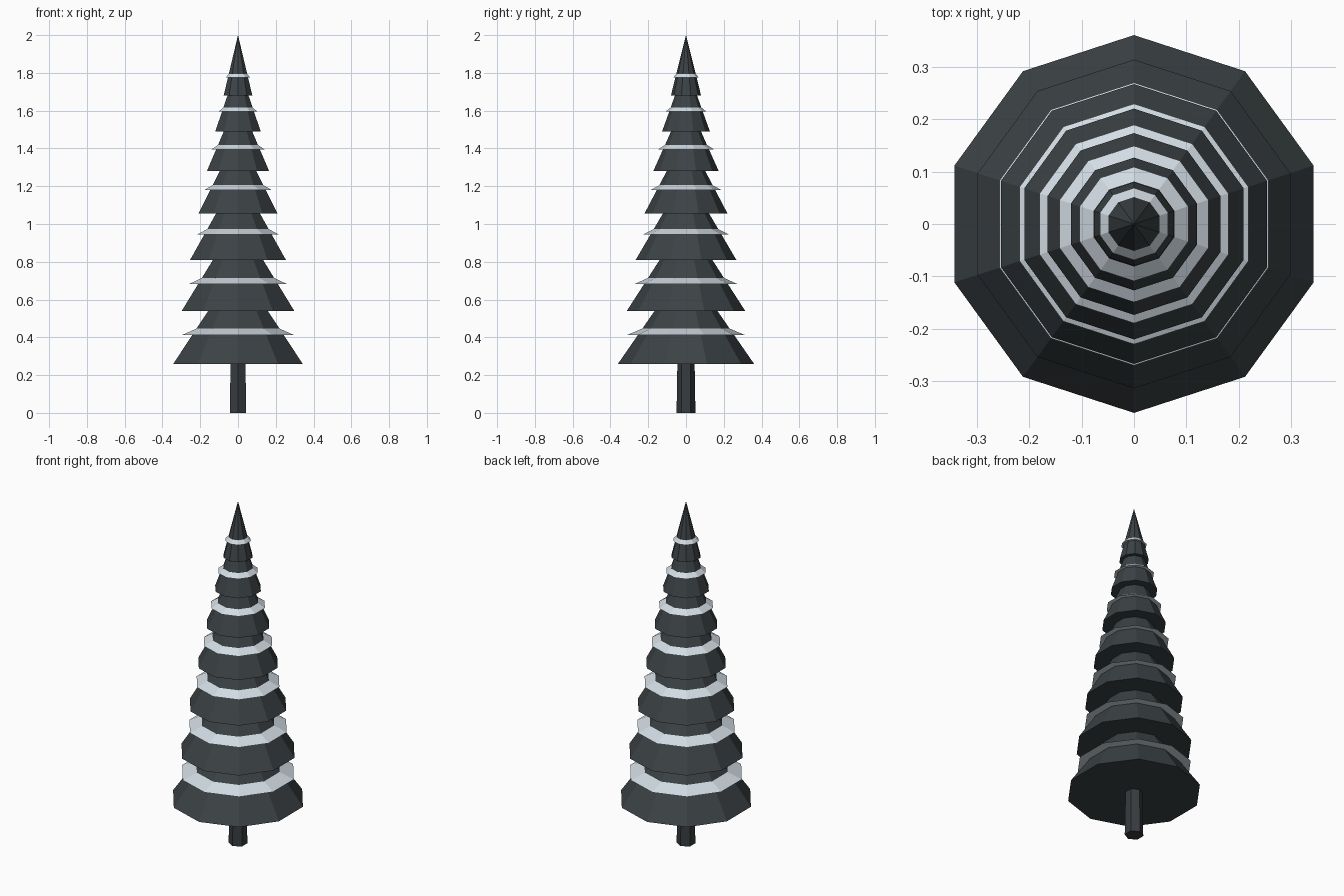
import bpy, math

if "Cube" in bpy.data.objects:
    bpy.data.objects.remove(bpy.data.objects["Cube"])


def material(name, rgb):
    m = bpy.data.materials.new(name)
    m.diffuse_color = (*rgb, 1)
    m.use_nodes = True
    m.node_tree.nodes["Principled BSDF"].inputs["Base Color"].default_value = m.diffuse_color
    return m


needles = material("needles", (0.045, 0.055, 0.06))
bark = material("bark", (0.04, 0.045, 0.05))
snow = material("snow", (0.65, 0.72, 0.78))


def cone(name, sides, r1, r2, z, h, mat):
    """Flat-shaded cone with its base at z and a corner pointing along y."""
    bpy.ops.mesh.primitive_cone_add(vertices=sides, radius1=r1, radius2=r2,
                                    depth=h, location=(0, 0, z + h / 2))
    ob = bpy.context.object
    ob.name = name
    ob.data.materials.append(mat)
    return ob


# trunk
cone("trunk", 6, 0.05, 0.045, 0, 0.3, bark)

# branch tiers, each with a snow collar resting on its slope
bottoms = [0.26, 0.54, 0.81, 1.055, 1.28, 1.49, 1.68]
for i, z in enumerate(bottoms):
    r = 0.36 - 0.0467 * i
    h = 0.52 - 0.0333 * i
    cone(f"branch_tier_{i + 1}", 10, r, 0, z, h, needles)
    cone(f"snow_collar_{i + 1}", 10, 0.86 * r, 0.62 * r, z + 0.295 * h, 0.07 * h, snow)
